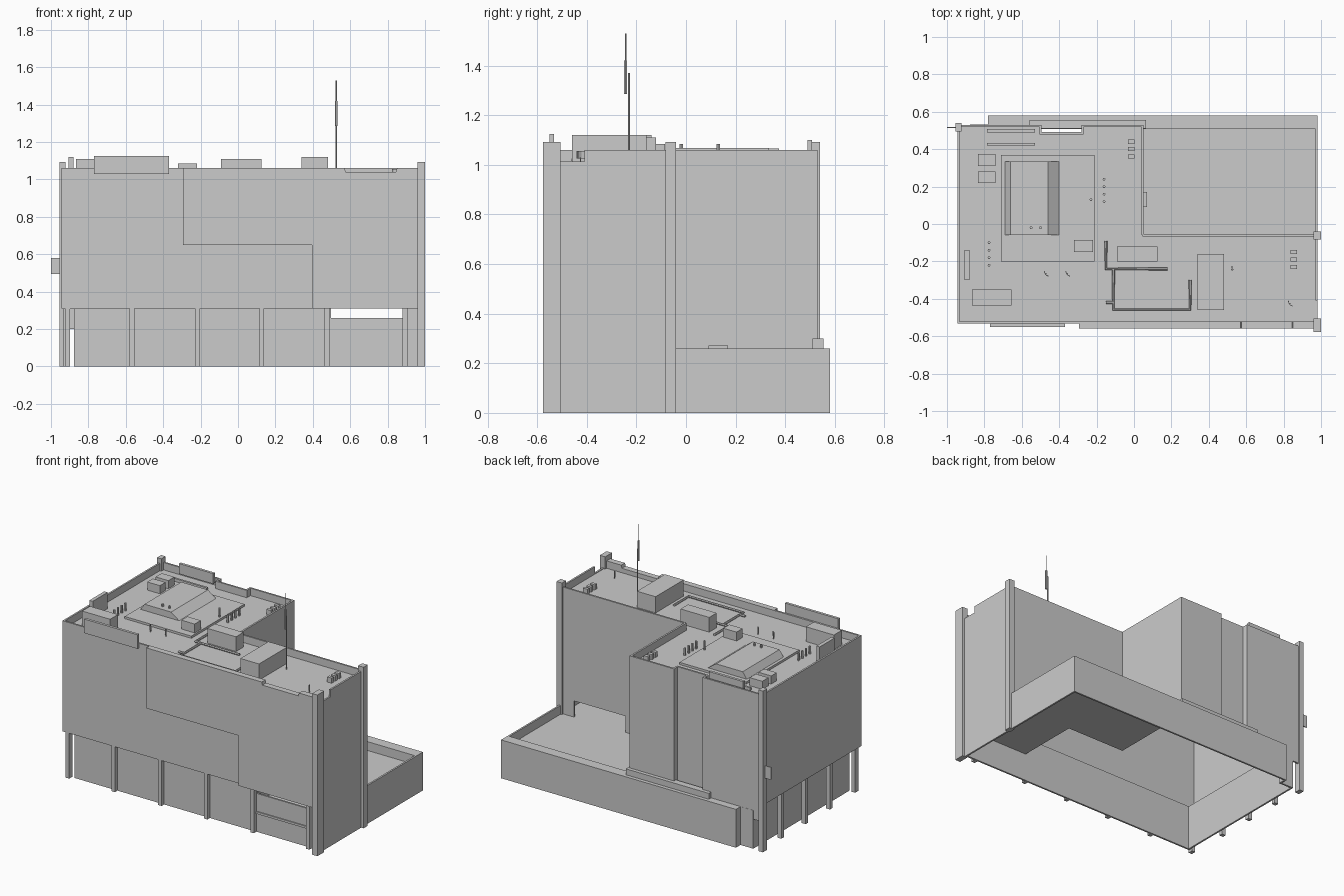
import bpy, math
from mathutils import Vector


def mesh(name, verts, faces):
    me = bpy.data.meshes.new(name)
    me.from_pydata(verts, [], faces)
    ob = bpy.data.objects.new(name, me)
    bpy.context.collection.objects.link(ob)
    return ob


def prism(name, pts, a, b, axis='z'):
    """Extrude a closed outline from a to b along z (xy outline) or y (xz outline)."""
    n = len(pts)
    put = (lambda p, d: (p[0], p[1], d)) if axis == 'z' else (lambda p, d: (p[0], d, p[1]))
    verts = [put(p, a) for p in pts] + [put(p, b) for p in pts]
    faces = [list(range(n))[::-1], list(range(n, 2 * n))]
    faces += [(i, (i + 1) % n, (i + 1) % n + n, i + n) for i in range(n)]
    if axis == 'y':
        faces = [list(f)[::-1] for f in faces]
    return mesh(name, verts, faces)


def box(name, x0, x1, y0, y1, z0, z1):
    return prism(name, [(x0, y0), (x1, y0), (x1, y1), (x0, y1)], z0, z1)


def wall(name, pts, z0, z1, t=0.012):
    """Thin wall standing on a plan polyline."""
    n = len(pts)
    verts = [(x, y, z0) for x, y in pts] + [(x, y, z1) for x, y in pts]
    ob = mesh(name, verts, [(i, i + 1, n + i + 1, n + i) for i in range(n - 1)])
    m = ob.modifiers.new("thickness", 'SOLIDIFY')
    m.thickness, m.offset, m.use_even_offset = t, 0, True
    return ob


def tube(name, pts, r, res=1):
    """Pipe along a 3D path."""
    cu = bpy.data.curves.new(name, 'CURVE')
    cu.dimensions, cu.bevel_depth, cu.bevel_resolution, cu.use_fill_caps = '3D', r, res, True
    sp = cu.splines.new('POLY')
    sp.points.add(len(pts) - 1)
    for p, c in zip(sp.points, pts):
        p.co = (*c, 1)
    sp.use_smooth = False
    ob = bpy.data.objects.new(name, cu)
    bpy.context.collection.objects.link(ob)
    return ob


ROOF, TOP, SOFFIT, DECK, LOW = 1.01, 1.06, 0.31, 0.20, 0.26

# Front wall with lowered parapet stretch, and the stepped panel in front of it
notch = [(0.85, TOP), (0.845, 1.04), (0.575, 1.04), (0.57, TOP)]
prism("front_wall", [(-0.945, SOFFIT), (0.97, SOFFIT), (0.97, TOP)] + notch + [(-0.945, TOP)],
      -0.532, -0.52, 'y')
prism("front_step_panel", [(-0.295, 0.65), (0.395, 0.65), (0.395, SOFFIT), (0.97, SOFFIT), (0.97, TOP)]
      + notch + [(-0.295, TOP)], -0.56, -0.532, 'y')

# Left wall, recessed back wall and the inner corner of the L plan
wall("left_wall", [(-0.939, -0.526), (-0.939, 0.524)], SOFFIT, TOP)
wall("rear_left_wing_wall", [(-0.939, 0.524), (-0.50, 0.524), (-0.50, 0.485), (-0.275, 0.485),
                             (-0.275, 0.524), (0.046, 0.524), (0.046, -0.06)], DECK, TOP)
wall("rear_right_wing_wall", [(0.046, -0.06), (0.98, -0.06)], SOFFIT, TOP)
wall("right_wall", [(0.976, -0.06), (0.976, -0.41)], 0, TOP)
wall("right_wall_low", [(0.976, -0.41), (0.976, -0.53)], 0, ROOF + 0.004)
prism("roof", [(-0.94, -0.526), (0.976, -0.526), (0.976, -0.06), (0.046, -0.06), (0.046, 0.524),
               (-0.275, 0.524), (-0.275, 0.485), (-0.50, 0.485), (-0.50, 0.524), (-0.94, 0.524)],
      ROOF - 0.008, ROOF)

# Full-height corner pillars
for x0, x1, y0, y1 in ((0.96, 1.0, -0.577, -0.505), (0.96, 1.0, -0.083, -0.04), (-0.955, -0.922, 0.495, 0.54)):
    box("corner_pillar", x0, x1, y0, y1, 0, 1.093)

# Ground floor set back behind slim posts
wall("ground_floor_wall", [(0.49, -0.495), (-0.87, -0.495), (-0.87, 0.525), (-0.775, 0.525), (-0.775, 0.574),
                           (0.976, 0.574), (0.976, -0.06)], 0, LOW)
wall("ground_floor_upper", [(0.49, -0.06), (0.49, -0.495), (-0.87, -0.495), (-0.87, 0.52)], LOW - 0.06, SOFFIT)
box("terrace_front_panel", 0.49, 0.88, -0.50, -0.488, 0, LOW)
box("terrace_front_rail", 0.49, 0.88, -0.507, -0.50, 0.125, 0.14)
box("right_ground_wall", 0.88, 0.976, -0.50, -0.488, 0, SOFFIT)
box("soffit_left", -0.94, -0.87, -0.526, 0.524, SOFFIT - 0.004, SOFFIT + 0.004)
box("soffit_front", -0.94, 0.97, -0.526, -0.495, SOFFIT, SOFFIT + 0.006)
box("terrace_ceiling", 0.49, 0.976, -0.526, -0.06, SOFFIT, SOFFIT + 0.006)
for x in (-0.91, -0.567, -0.216, 0.127, 0.475, 0.893):
    box("front_post", x - 0.013, x + 0.013, -0.528, -0.495, 0, SOFFIT)
for y in (0.30, 0.04, -0.22):
    box("left_post", -0.935, -0.905, y - 0.013, y + 0.013, 0, SOFFIT)

# Low terrace, its thick rear parapet and ledge
prism("terrace_deck", [(0.046, -0.06), (0.49, -0.06), (0.49, -0.495), (0.976, -0.495),
                       (0.976, 0.515), (0.046, 0.515)], DECK - 0.008, DECK)
box("under_wing_wall", 0.046, 0.49, -0.066, -0.054, DECK, SOFFIT)
box("under_wing_end_wall", 0.88, 0.976, -0.066, -0.054, DECK, SOFFIT)
box("parapet_cap", -0.775, 0.98, 0.508, 0.58, LOW - 0.01, LOW)
box("parapet_inner_face", 0.05, 0.976, 0.508, 0.516, DECK, LOW)
box("rear_ledge", -0.56, 0.063, 0.51, 0.555, LOW, 0.30)
box("terrace_door", 0.05, 0.07, 0.09, 0.17, DECK, 0.272)
box("side_sign", -1.0, -0.955, 0.513, 0.519, 0.495, 0.58)

# Roof boards and equipment boxes
boxes = {
    "front_board": (-0.77, -0.37, -0.55, -0.532, 1.03, 1.125),
    "rear_board": (-0.785, -0.53, 0.49, 0.508, 1.03, 1.10),
    "rear_bar": (-0.785, -0.53, 0.42, 0.434, ROOF, 1.03),
    "left_board": (-0.905, -0.88, -0.30, -0.14, ROOF, 1.12),
    "tank_unit": (-0.865, -0.655, -0.435, -0.35, ROOF, 1.11),
    "vent_unit_a": (-0.835, -0.74, 0.31, 0.375, ROOF, 1.065),
    "vent_unit_b": (-0.835, -0.74, 0.22, 0.28, ROOF, 1.065),
    "small_unit": (-0.32, -0.22, -0.15, -0.085, ROOF, 1.085),
    "middle_unit": (-0.09, 0.125, -0.20, -0.12, ROOF, 1.11),
    "large_unit": (0.34, 0.48, -0.46, -0.16, ROOF, 1.12),
    "skylight_platform": (-0.71, -0.21, -0.20, 0.37, ROOF, 1.025),
}
for name, b in boxes.items():
    box(name, *b)
prism("skylight", [(-0.69, 1.025), (-0.40, 1.025), (-0.46, 1.068), (-0.66, 1.068)], -0.06, 0.335, 'y')

# Rows of small vents
for i in range(3):
    for x, y in ((0.855, -0.15), (-0.015, 0.44)):
        yy = y - 0.04 * i
        box("box_vent", x - 0.017, x + 0.017, yy - 0.011, yy + 0.011, ROOF, 1.045)
for i in range(4):
    for x, y in ((-0.16, 0.24), (-0.775, -0.10)):
        tube("pipe_vent", [(x, y - 0.04 * i, ROOF), (x, y - 0.04 * i, 1.06)], 0.008)
for x, y in ((-0.23, 0.13), (-0.55, -0.02), (-0.50, -0.02)):
    tube("pipe_vent", [(x, y, ROOF), (x, y, 1.085)], 0.008)

# Roof pipework
runs = ([(-0.15, -0.09), (-0.15, -0.24), (0.18, -0.24)],
        [(-0.11, -0.24), (-0.11, -0.457), (0.30, -0.457), (0.30, -0.30)],
        [(-0.15, -0.42), (-0.11, -0.42)])
for run in runs:
    tube("roof_pipe", [(x, y, 1.02) for x, y in run], 0.008)

# Small curved dishes
for x, y in ((-0.46, -0.25), (-0.345, -0.25), (0.845, -0.41)):
    arc = [(x + 0.03 * math.cos(a) + 0.01, y + 0.03 * math.sin(a))
           for a in (math.radians(180 + 25 * k) for k in range(4))]
    wall("dish", arc, 1.025, 1.055, 0.004)
    tube("dish_stand", [(x - 0.01, y - 0.015, ROOF), (x - 0.01, y - 0.015, 1.03)], 0.003)

# Antenna mast with offset upper rod
tube("antenna_mast", [(0.525, -0.23, ROOF), (0.525, -0.23, 1.37)], 0.005)
tube("antenna_sleeve", [(0.525, -0.243, 1.285), (0.525, -0.243, 1.42)], 0.007)
tube("antenna_rod", [(0.525, -0.243, 1.42), (0.525, -0.243, 1.53)], 0.003)
